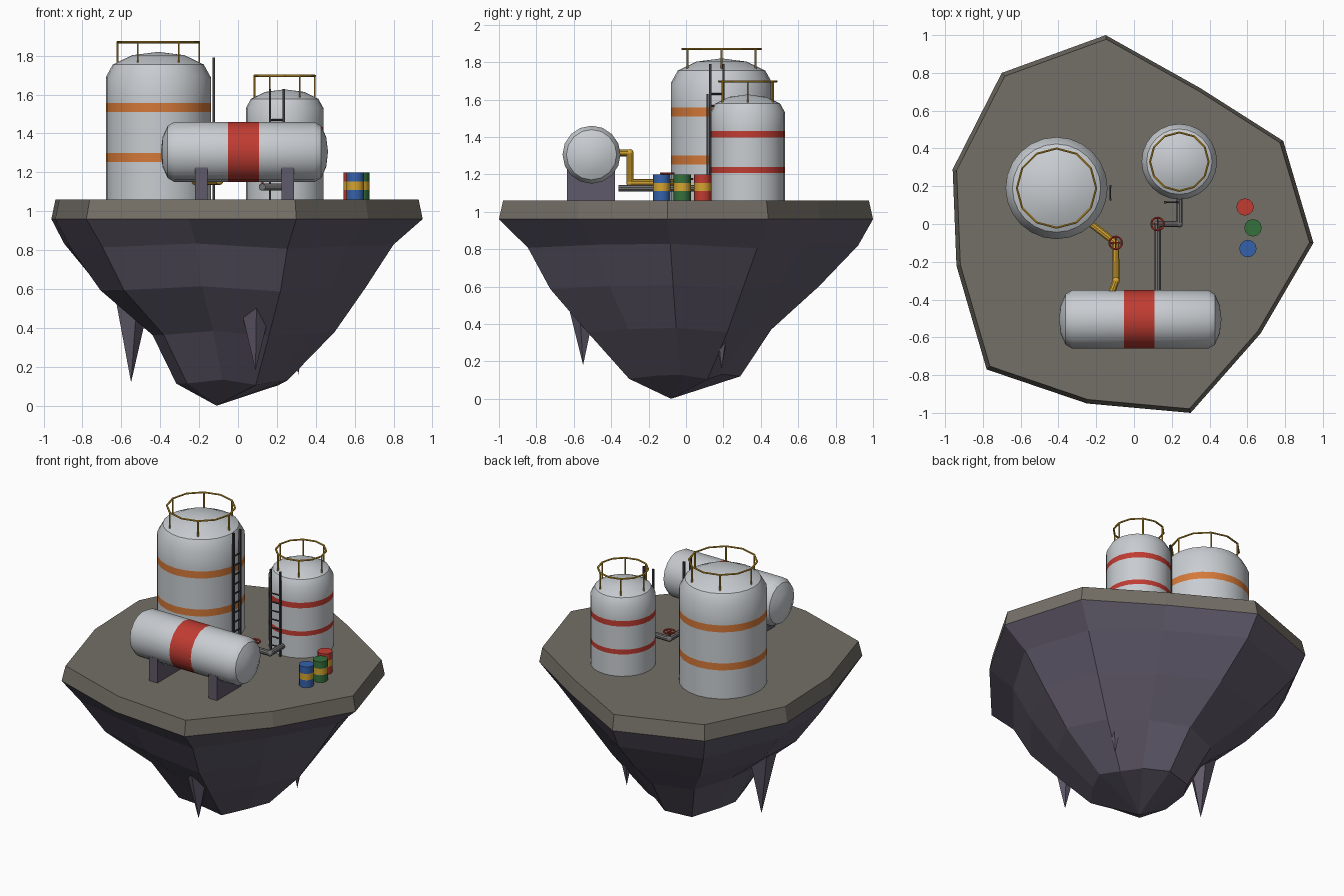
import bpy, bmesh, math
from mathutils import Vector, Matrix

if "Cube" in bpy.data.objects:
    bpy.data.objects.remove(bpy.data.objects["Cube"])


def mat(name, *rgb):
    m = bpy.data.materials.new(name)
    m.diffuse_color = (*rgb, 1)
    m.use_nodes = True
    m.node_tree.nodes["Principled BSDF"].inputs["Base Color"].default_value = m.diffuse_color
    return m


ROCK = mat("purple rock", 0.115, 0.10, 0.142)
SOIL = mat("grey brown soil", 0.175, 0.16, 0.135)
SHELL = mat("pale tank metal", 0.58, 0.61, 0.64)
ORANGE = mat("orange paint", 0.66, 0.19, 0.04)
RED = mat("red paint", 0.53, 0.045, 0.032)
YELLOW = mat("yellow paint", 0.66, 0.37, 0.03)
STEEL = mat("pipe steel", 0.17, 0.165, 0.165)
DARK = mat("dark ladder metal", 0.045, 0.045, 0.055)
BLUE = mat("blue paint", 0.035, 0.12, 0.40)
GREEN = mat("green paint", 0.035, 0.16, 0.045)


def finish(name, bm, mats, smooth=False):
    bmesh.ops.recalc_face_normals(bm, faces=bm.faces)
    me = bpy.data.meshes.new(name)
    bm.to_mesh(me)
    bm.free()
    ob = bpy.data.objects.new(name, me)
    bpy.context.collection.objects.link(ob)
    for m in mats:
        me.materials.append(m)
    if smooth:
        bpy.ops.object.select_all(action='DESELECT')
        ob.select_set(True)
        bpy.context.view_layer.objects.active = ob
        bpy.ops.object.shade_smooth_by_angle(angle=math.radians(35))
    return ob


def loft(bm, rings, mat_of=lambda i: 0):
    """Skin a stack of vertex rings; a one-point ring closes to a tip."""
    vs = [[bm.verts.new(p) for p in r] for r in rings]
    for i, (a, b) in enumerate(zip(vs, vs[1:])):
        n = max(len(a), len(b))
        for k in range(n):
            j = (k + 1) % n
            if len(b) == 1:
                f = bm.faces.new((a[k], a[j], b[0]))
            elif len(a) == 1:
                f = bm.faces.new((a[0], b[j], b[k]))
            else:
                f = bm.faces.new((a[k], a[j], b[j], b[k]))
            f.material_index = mat_of(i)
    for r in (vs[0], vs[-1]):
        if len(r) > 2:
            bm.faces.new(r)


def lathe(name, profile, seg, mats, band_rows, move):
    """Spin (radius, height) points; rows in band_rows take the second material."""
    bm = bmesh.new()
    rings = []
    for r, z in profile:
        n = seg if r > 0 else 1
        rings.append([(r * math.cos(math.tau * k / seg), r * math.sin(math.tau * k / seg), z)
                      for k in range(n)])
    loft(bm, rings, lambda i: 1 if i in band_rows else 0)
    bm.transform(move)
    return finish(name, bm, mats, True)


def rod(bm, a, b, r, seg=6):
    a, b = Vector(a), Vector(b)
    d = b - a
    m = Matrix.Translation((a + b) / 2) @ d.to_track_quat('Z', 'Y').to_matrix().to_4x4()
    bmesh.ops.create_cone(bm, cap_ends=True, segments=seg, radius1=r, radius2=r,
                          depth=d.length, matrix=m)


def box(bm, lo, hi):
    lo, hi = Vector(lo), Vector(hi)
    m = Matrix.Translation((lo + hi) / 2) @ Matrix.Diagonal((*(hi - lo), 1))
    bmesh.ops.create_cube(bm, size=1, matrix=m)


# Floating island: outline plus shrinking rings down to a tip
outline = [(-.15, 1), (.35, .72), (.79, .44), (.95, -.10), (.67, -.58), (.30, -1),
           (-.25, -.95), (-.78, -.77), (-.94, -.22), (-.96, .29), (-.70, .80)]
bm = bmesh.new()
loft(bm, [[(x, y, .96) for x, y in outline], [(x * .978, y * .978, 1.06) for x, y in outline]])
finish("island_top", bm, [SOIL])

rings = [[(x, y, .96) for x, y in outline]]
# height, scale, scale change toward +x and toward +y
for z, s, cx, cy in ((.82, .885, -.04, .03), (.60, .72, -.03, -.015),
                     (.37, .49, .03, -.03), (.12, .30, -.035, -.015)):
    ring = []
    for k, (x, y) in enumerate(outline):
        d = math.hypot(x, y)
        t = s + cx * x / d + cy * y / d
        ring.append((x * t, y * t, z + .015 * math.sin(k * 2.3)))
    rings.append(ring)
rings.append([(-.11, -.08, 0)])
bm = bmesh.new()
loft(bm, rings)
finish("island_rock", bm, [ROCK])

# Hanging rock spikes
for k, (x, y, tip, top, r) in enumerate(((-.55, -.02, .12, .60, .11), (.09, -.55, .18, .52, .085),
                                         (.31, .19, .16, .42, .055))):
    bm = bmesh.new()
    loft(bm, [[(x, y, tip)], [(x + r * math.cos(math.tau * i / 5 + k), y + r * math.sin(math.tau * i / 5 + k), top)
                              for i in range(5)]])
    finish(f"rock_spike_{k + 1}", bm, [ROCK])


def dome(r, z, h):
    """Quarter-ellipse cap points."""
    return [(r * math.cos(math.radians(a)) if a < 90 else 0, z + h * math.sin(math.radians(a)))
            for a in (0, 30, 60, 90)]


def tank(tag, x, y, r, z_wall, h, bands, paint, rail_r, rail_z):
    prof = [(r, 1.055)] + [(r, z) for b in bands for z in b] + dome(r, z_wall, h)
    lathe(f"{tag}_tank", prof, 24, [SHELL, paint], (1, 3), Matrix.Translation((x, y, 0)))
    # Guard rail on the dome
    bm = bmesh.new()
    pts = [(x + rail_r * math.cos(math.tau * k / 12), y + rail_r * math.sin(math.tau * k / 12), rail_z)
           for k in range(12)]
    for k, p in enumerate(pts):
        rod(bm, p, pts[(k + 1) % 12], .006)
        if k % 2 == 0:
            rod(bm, (p[0], p[1], z_wall + h * .55), p, .005)
    finish(f"{tag}_tank_guard_rail", bm, [YELLOW])


tank("large", -.41, .19, .27, 1.69, .13, ((1.253, 1.30), (1.51, 1.557)), ORANGE, .21, 1.87)
tank("small", .24, .33, .20, 1.53, .097, ((1.208, 1.24), (1.396, 1.433)), RED, .155, 1.697)


# Ladders on the upright tanks
def ladder(name, a, b, top, rungs):
    bm = bmesh.new()
    for x, y in (a, b):
        box(bm, (x - .006, y - .006, 1.06), (x + .006, y + .006, top))
    for k in range(rungs):
        z = 1.12 + k * (top - .16 - 1.12) / (rungs - 1)
        rod(bm, (*a, z), (*b, z), .005)
    finish(name, bm, [DARK])


ladder("large_tank_ladder", (-.125, .13), (-.125, .20), 1.79, 9)
ladder("small_tank_ladder", (.165, .115), (.235, .115), 1.63, 7)

# Lying tank with a red band, on two saddles
prof = [(r, -z) for r, z in reversed(dome(.155, .36, .07))] + [(.155, -.085), (.155, .075)] + dome(.155, .36, .07)
lathe("lying_tank", prof, 16, [SHELL, RED], (4,),
      Matrix.Translation((.033, -.505, 1.305)) @ Matrix.Rotation(math.pi / 2, 4, 'Y'))
for side, x in (("left", -.19), ("right", .255)):
    bm = bmesh.new()
    box(bm, (x - .032, -.635, 1.055), (x + .032, -.38, 1.225))
    finish(f"{side}_saddle", bm, [ROCK])


# Pipes with round elbows
def pipe(name, pts, r, m):
    bm = bmesh.new()
    for a, b in zip(pts, pts[1:]):
        rod(bm, a, b, r, 10)
    for p in pts[1:-1]:
        bmesh.ops.create_uvsphere(bm, u_segments=10, v_segments=6, radius=r * 1.05,
                                  matrix=Matrix.Translation(p))
    finish(name, bm, [m], True)


pipe("yellow_pipe", [(-.125, -.38, 1.315), (-.095, -.30, 1.315), (-.095, -.30, 1.155),
                     (-.097, -.10, 1.155), (-.24, .01, 1.155)], .019, YELLOW)
pipe("steel_pipe", [(.125, -.36, 1.125), (.125, 0, 1.125), (.24, 0, 1.125), (.24, .15, 1.125)], .018, STEEL)

# Valve wheels: rim, cross spokes and stem
for tag, x, y, z in (("yellow", -.097, -.10, 1.205), ("steel", .125, 0, 1.175)):
    bm = bmesh.new()
    pts = [(x + .034 * math.cos(math.tau * k / 12), y + .034 * math.sin(math.tau * k / 12), z) for k in range(12)]
    for k in range(12):
        rod(bm, pts[k], pts[(k + 1) % 12], .006)
    rod(bm, pts[0], pts[6], .004)
    rod(bm, pts[3], pts[9], .004)
    rod(bm, (x, y, z - .05), (x, y, z), .006)
    finish(f"{tag}_pipe_valve_wheel", bm, [RED])

# Barrels with a yellow band
for tag, m, x, y in (("red", RED, .588, .09), ("green", GREEN, .63, -.02), ("blue", BLUE, .603, -.13)):
    lathe(f"{tag}_barrel", [(.046, 1.055), (.046, 1.11), (.046, 1.153), (.046, 1.20)], 12,
          [m, YELLOW], (1,), Matrix.Translation((x, y, 0)))
